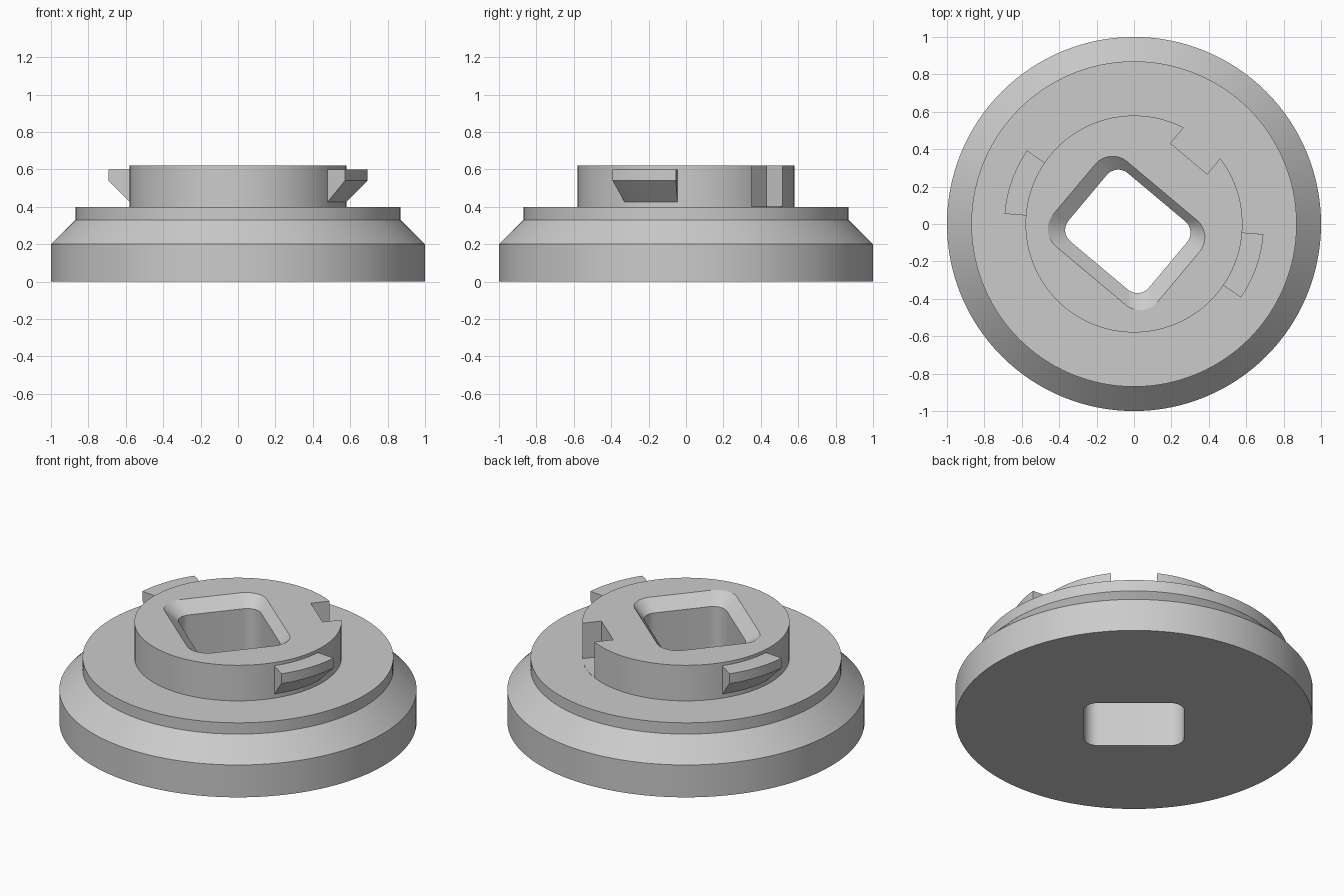
import bpy, bmesh
from math import sin, cos, pi, radians
from mathutils import Matrix

default = bpy.data.objects.get("Cube")
if default:
    bpy.data.objects.remove(default)

grey = bpy.data.materials.new("plain_grey")
grey.use_nodes = True
grey.diffuse_color = (0.6, 0.6, 0.6, 1)
grey.node_tree.nodes["Principled BSDF"].inputs["Base Color"].default_value = (0.6, 0.6, 0.6, 1)

TURN = Matrix.Rotation(radians(50), 4, "Z")  # slot and notch share this heading


def loft(name, rings, matrix=Matrix.Identity(4)):
    """Skin a stack of equal-length rings and cap both ends."""
    bm = bmesh.new()
    loops = [[bm.verts.new(matrix @ Matrix.Translation(p).translation) for p in ring] for ring in rings]
    n = len(loops[0])
    for low, high in zip(loops, loops[1:]):
        for i in range(n):
            j = (i + 1) % n
            bm.faces.new((low[i], low[j], high[j], high[i]))
    bm.faces.new(loops[0])
    bm.faces.new(loops[-1])
    bmesh.ops.recalc_face_normals(bm, faces=bm.faces)
    mesh = bpy.data.meshes.new(name)
    bm.to_mesh(mesh)
    bm.free()
    mesh.materials.append(grey)
    ob = bpy.data.objects.new(name, mesh)
    bpy.context.collection.objects.link(ob)
    return ob


def circle(r, z, n=128):
    return [(r * cos(2 * pi * i / n), r * sin(2 * pi * i / n), z) for i in range(n)]


def rounded_rect(x0, x1, y, r, z, steps=8):
    """Rectangle from x0 to x1 and -y to y with corner radius r."""
    corners = [(x1 - r, y - r), (x0 + r, y - r), (x0 + r, r - y), (x1 - r, r - y)]
    return [(cx + r * cos(a), cy + r * sin(a), z)
            for k, (cx, cy) in enumerate(corners)
            for a in [(k + s / steps) * pi / 2 for s in range(steps + 1)]]


def cut(target, cutter):
    mod = target.modifiers.new(cutter.name, "BOOLEAN")
    mod.operation = "DIFFERENCE"
    mod.solver = "EXACT"
    mod.object = cutter
    bpy.context.view_layer.objects.active = target
    bpy.ops.object.modifier_apply(modifier=mod.name)
    bpy.data.objects.remove(cutter)


def smooth(ob):
    bpy.ops.object.select_all(action="DESELECT")
    ob.select_set(True)
    bpy.context.view_layer.objects.active = ob
    bpy.ops.object.shade_smooth_by_angle(angle=radians(25))


# Stepped round body
profile = [(1, 0), (1, 0.2), (0.87, 0.33), (0.87, 0.4), (0.58, 0.4), (0.58, 0.62)]
body = loft("stepped_body", [circle(r, z) for r, z in profile])

# Through slot with a bevelled mouth
inner = (-0.29, 0.187, 0.28, 0.08)
outer = (-0.36, 0.232, 0.364, 0.12)
cut(body, loft("slot_cutter", [rounded_rect(*inner, -0.1), rounded_rect(*inner, 0.56),
                               rounded_rect(*outer, 0.62), rounded_rect(*outer, 0.7)], TURN))

# Square notch in the rim of the hub
notch = [(0.456, -0.128), (0.7, -0.128), (0.7, 0.128), (0.456, 0.128)]
cut(body, loft("notch_cutter", [[(x, y, z) for x, y in notch] for z in (0.401, 0.7)], TURN))
smooth(body)

# Two opposite locking tabs, sloped underneath
section = [(0.57, 0.425), (0.58, 0.425), (0.694, 0.54), (0.694, 0.6), (0.57, 0.6)]
for name, start in (("left_tab", -34.5), ("right_tab", 145.5)):
    angles = [radians(start + 30 * i / 12) for i in range(13)]
    smooth(loft(name, [[(r * cos(a), r * sin(a), z) for r, z in section] for a in angles]))
